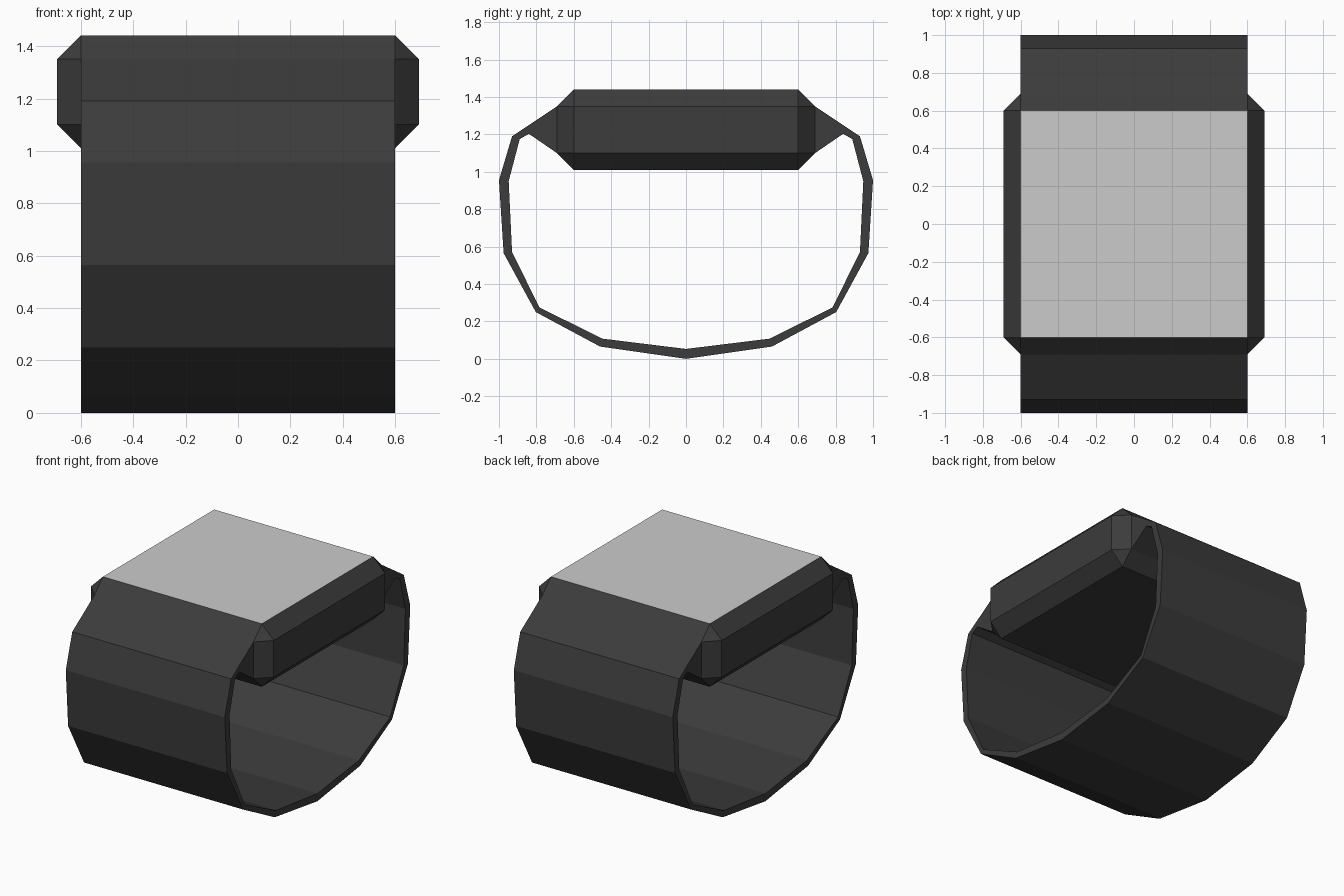
import bpy, bmesh
from mathutils import Matrix

if "Cube" in bpy.data.objects:
    bpy.data.objects.remove(bpy.data.objects["Cube"])


def material(name, value):
    mat = bpy.data.materials.new(name)
    mat.diffuse_color = (value, value, value, 1)
    mat.use_nodes = True
    mat.node_tree.nodes["Principled BSDF"].inputs["Base Color"].default_value = mat.diffuse_color
    return mat


def add_object(name, bm, mats):
    mesh = bpy.data.meshes.new(name)
    bm.to_mesh(mesh)
    bm.free()
    for m in mats:
        mesh.materials.append(m)
    obj = bpy.data.objects.new(name, mesh)
    bpy.context.collection.objects.link(obj)
    return obj


def drop_hidden_joints(bm):
    # faces where the strap meets the case are buried inside the model
    hidden = [f for f in bm.faces if abs(f.normal.y) > 0.99
              and abs(abs(f.calc_center_median().y) - 0.69) < 0.001]
    bmesh.ops.delete(bm, geom=hidden, context='FACES')


dark = material("dark_rubber", 0.045)
glass = material("screen_grey", 0.8)

# Case: chamfered box whose flat top is the screen
bm = bmesh.new()
bmesh.ops.create_cube(bm, size=1, matrix=Matrix.Translation((0, 0, 1.225))
                      @ Matrix.Diagonal((1.38, 1.38, 0.43, 1)))
bmesh.ops.bevel(bm, geom=bm.edges[:], offset=0.09, segments=1,
                profile=0.5, affect='EDGES')
bm.normal_update()
for f in bm.faces:
    f.material_index = 1 if f.normal.z > 0.99 else 0
drop_hidden_joints(bm)
add_object("watch_case", bm, [dark, glass])

# Strap: closed half section (y, z) with lug, mirrored and extruded across x
outer = [(0.69, 1.35), (0.93, 1.19), (1.0, 0.955), (0.975, 0.565),
         (0.803, 0.25), (0.46, 0.066), (0, 0.0)]
inner = [(0, 0.053), (0.447, 0.108), (0.784, 0.275), (0.93, 0.572),
         (0.948, 0.95), (0.889, 1.175), (0.84, 1.203), (0.69, 1.10)]


def mirrored(points):
    return [(-y, z) for y, z in reversed(points)]


section = outer + mirrored(outer)[1:] + mirrored(inner) + inner[1:]

bm = bmesh.new()
face = bm.faces.new([bm.verts.new((-0.6, y, z)) for y, z in section])
ext = bmesh.ops.extrude_face_region(bm, geom=[face], use_keep_orig=True)
moved = [v for v in ext["geom"] if isinstance(v, bmesh.types.BMVert)]
bmesh.ops.translate(bm, verts=moved, vec=(1.2, 0, 0))
bmesh.ops.recalc_face_normals(bm, faces=bm.faces[:])
bm.normal_update()
drop_hidden_joints(bm)
add_object("strap", bm, [dark])
